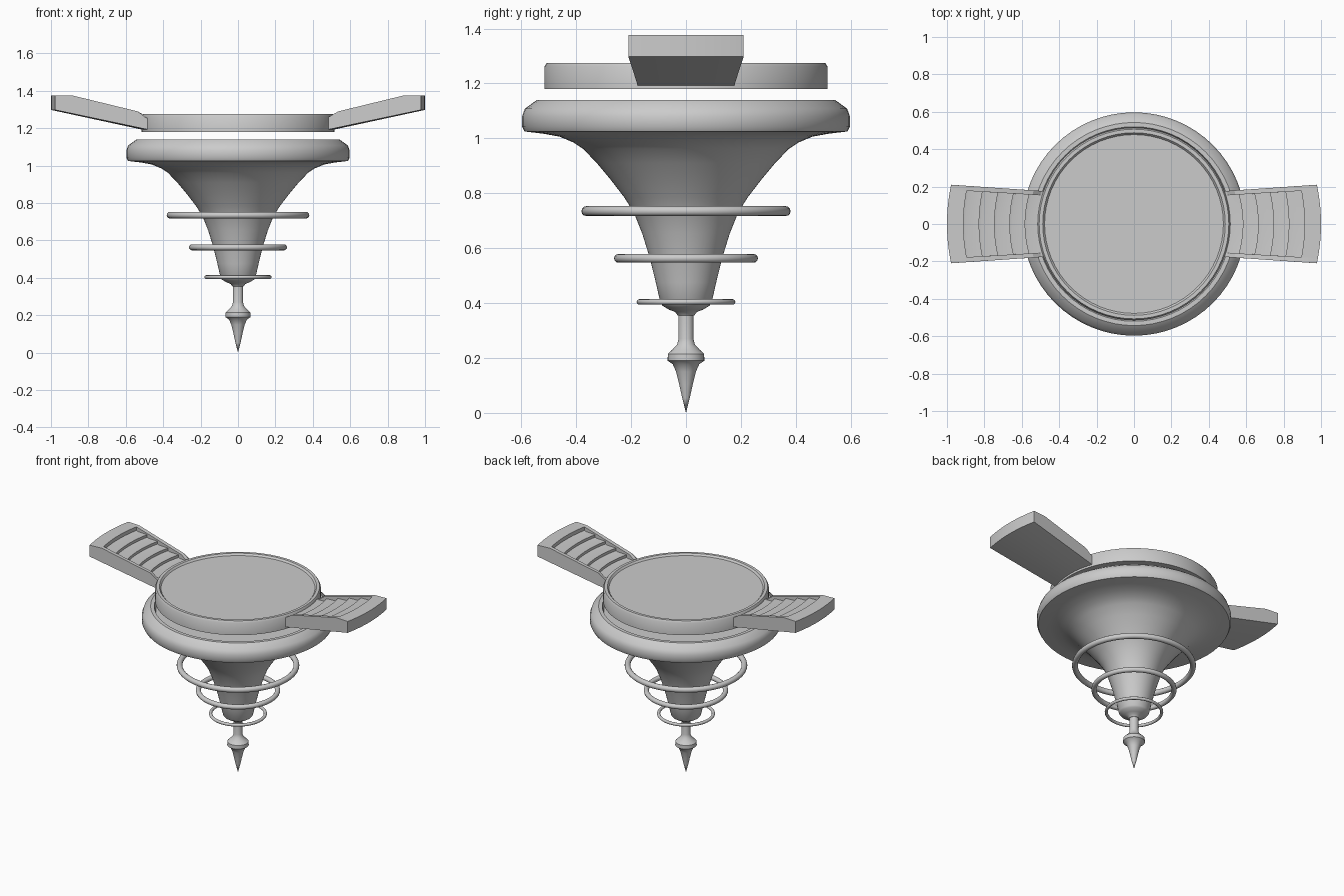
import bpy, bmesh
from math import pi, cos, sin, sqrt, radians

if "Cube" in bpy.data.objects:
    bpy.data.objects.remove(bpy.data.objects["Cube"])


def finish(name, bm, angle=35):
    bmesh.ops.remove_doubles(bm, verts=bm.verts, dist=1e-5)
    bmesh.ops.recalc_face_normals(bm, faces=bm.faces)
    me = bpy.data.meshes.new(name)
    bm.to_mesh(me)
    bm.free()
    ob = bpy.data.objects.new(name, me)
    bpy.context.collection.objects.link(ob)
    bpy.ops.object.select_all(action='DESELECT')
    ob.select_set(True)
    bpy.context.view_layer.objects.active = ob
    bpy.ops.object.shade_smooth_by_angle(angle=radians(angle))
    return ob


def lathe(name, profile, n=64):
    """Spin an (r, z) profile around the z axis."""
    bm = bmesh.new()
    vs = [bm.verts.new((r, 0, z)) for r, z in profile]
    es = [bm.edges.new(p) for p in zip(vs, vs[1:])]
    bmesh.ops.spin(bm, geom=vs + es, cent=(0, 0, 0), axis=(0, 0, 1),
                   angle=2 * pi, steps=n, use_merge=False)
    return finish(name, bm)


def half_width(r):
    return 0.175 + (r - 0.5) / 0.5 * 0.035


def fan_strip(name, profile, t0, t1, side, n):
    """Extrude a closed (r, z) profile across the wing, along arcs around z."""
    bm = bmesh.new()
    rows = []
    for i in range(n + 1):
        t = t0 + (t1 - t0) * i / n
        row = []
        for r, z in profile:
            y = t * half_width(r)
            row.append(bm.verts.new((side * sqrt(r * r - y * y), y, z)))
        rows.append(row)
    m = len(profile)
    for a, b in zip(rows, rows[1:]):
        for j in range(m):
            k = (j + 1) % m
            bm.faces.new((a[j], a[k], b[k], b[j]))
    caps = [bm.faces.new(rows[0]), bm.faces.new(rows[-1])]
    bmesh.ops.triangulate(bm, faces=caps)
    return finish(name, bm, 20)


# Flared body with heavy rim
lathe("flared_body", [
    (0, 1.11), (0.51, 1.11), (0.52, 1.14), (0.543, 1.14), (0.587, 1.108),
    (0.597, 1.08), (0.597, 1.042), (0.588, 1.025), (0.52, 1.017),
    (0.46, 1.006), (0.41, 0.985), (0.375, 0.962), (0.325, 0.91),
    (0.275, 0.85), (0.225, 0.785), (0.19, 0.73), (0.16, 0.655),
    (0.132, 0.565), (0.11, 0.475), (0.093, 0.40), (0.085, 0.39),
    (0.06, 0.375), (0.04, 0.368), (0.03, 0.355), (0, 0.355)])

# Hanging finial with sharp tip
lathe("finial", [
    (0, 0.37), (0.028, 0.37), (0.027, 0.27), (0.032, 0.25), (0.05, 0.23),
    (0.066, 0.215), (0.067, 0.19), (0.048, 0.177), (0.036, 0.15),
    (0.025, 0.105), (0.014, 0.055), (0, 0)], 32)

# Floating platform with raised lip
lathe("platform", [
    (0, 1.18), (0.515, 1.18), (0.515, 1.262), (0.507, 1.275),
    (0.488, 1.275), (0.478, 1.263), (0, 1.263)])

# Hovering rings
for i, (outer, tube, z) in enumerate([(0.381, 0.018, 0.735),
                                      (0.262, 0.016, 0.563),
                                      (0.180, 0.010, 0.404)]):
    lathe(f"ring_{i + 1}", [(outer - tube + tube * cos(a * pi / 6),
                             z + tube * sin(a * pi / 6)) for a in range(13)])

# Stair profile: five treads rising outward to a landing
stairs = [(0.50, 1.19), (1.0, 1.298), (1.0, 1.376), (0.912, 1.376)]
z = 1.347
for r_out, r_in in zip((0.912, 0.828, 0.746, 0.664, 0.582),
                       (0.828, 0.746, 0.664, 0.582, 0.50)):
    stairs += [(r_out, z + 0.004), (r_out - 0.012, z), (r_in, z)]
    z -= 0.022

# Side rail profile
rail = [(0.50, 1.19), (1.0, 1.298), (1.0, 1.376), (0.912, 1.376),
        (0.565, 1.29), (0.525, 1.258), (0.50, 1.25)]

# Two stair wings
for side, label in ((1, "right"), (-1, "left")):
    fan_strip(f"{label}_stairs", stairs, -0.87, 0.87, side, 10)
    fan_strip(f"{label}_front_rail", rail, -1.0, -0.87, side, 1)
    fan_strip(f"{label}_back_rail", rail, 0.87, 1.0, side, 1)
